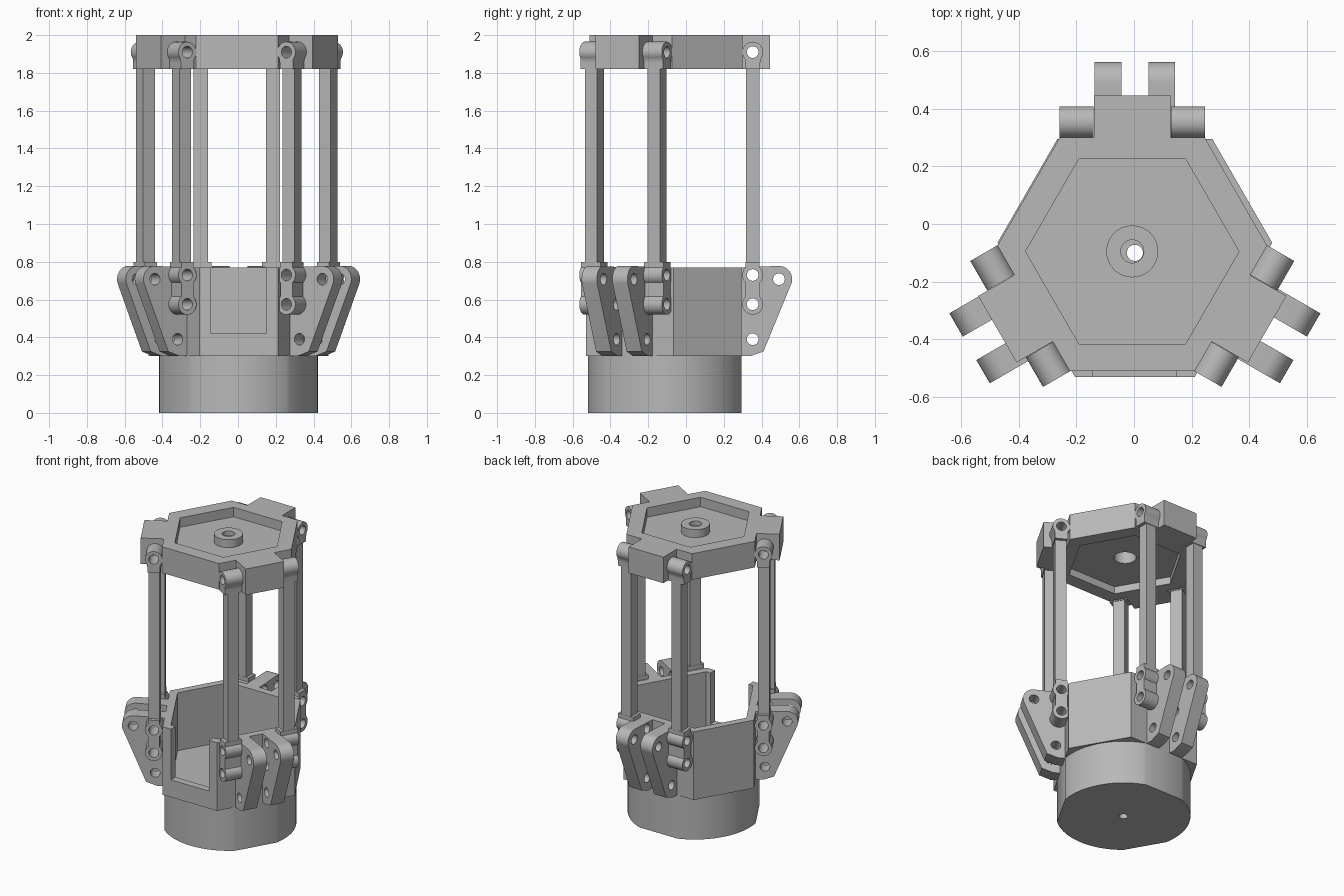
import bpy, bmesh, math
from mathutils import Matrix, Vector

if "Cube" in bpy.data.objects:
    bpy.data.objects.remove(bpy.data.objects["Cube"])

grey = bpy.data.materials.new("plain grey")
grey.diffuse_color = (0.48, 0.48, 0.48, 1)
grey.use_nodes = True
grey.node_tree.nodes["Principled BSDF"].inputs["Base Color"].default_value = grey.diffuse_color

LOW = Vector((0.003, -0.10, 0))     # centre of base and housing
TOP = Vector((-0.006, -0.095, 0))   # centre of top plate and rods


def prism(name, pts, a, b, axis="z"):
    """Extrude a profile: (x, y) along z, or (outward, z) along x."""
    bm = bmesh.new()
    place = (lambda p, t: (p[0], p[1], t)) if axis == "z" else (lambda p, t: (t, p[0], p[1]))
    face = bm.faces.new([bm.verts.new(place(p, a)) for p in pts])
    out = bmesh.ops.extrude_face_region(bm, geom=[face])
    move = Vector(place((0, 0), b - a))
    bmesh.ops.translate(bm, vec=move, verts=[v for v in out["geom"] if isinstance(v, bmesh.types.BMVert)])
    bmesh.ops.recalc_face_normals(bm, faces=bm.faces[:])
    me = bpy.data.meshes.new(name)
    bm.to_mesh(me)
    bm.free()
    me.materials.append(grey)
    ob = bpy.data.objects.new(name, me)
    bpy.context.collection.objects.link(ob)
    return ob


def arc(cx, cy, r, a0, a1, n):
    angles = [math.radians(a0 + (a1 - a0) * i / n) for i in range(n + 1)]
    return [(cx + r * math.cos(t), cy + r * math.sin(t)) for t in angles]


def circle(cx, cy, r, n=32):
    return arc(cx, cy, r, 0, 360, n)[:-1]


def three(pts):
    """Repeat points around the centre three times."""
    out = []
    for k in range(3):
        c, s = math.cos(k * math.tau / 3), math.sin(k * math.tau / 3)
        out += [(c * x - s * y, s * x + c * y) for x, y in pts]
    return out


def six_sided(short, long):
    """Hexagon with alternating side distances."""
    h = (long - short / 2) / math.sin(math.pi / 3)
    return three([(h, short), (-h, short)])


def cut(ob, *cutters):
    bpy.context.view_layer.objects.active = ob
    for c in cutters:
        m = ob.modifiers.new("cut", "BOOLEAN")
        m.operation, m.solver, m.object = "DIFFERENCE", "EXACT", c
        bpy.ops.object.modifier_apply(modifier=m.name)
        bpy.data.objects.remove(c)
    return ob


def spread(ob, centre):
    """Place copies at the three arms."""
    for k in range(3):
        o = ob if k == 0 else bpy.data.objects.new(ob.name, ob.data)
        if k:
            bpy.context.collection.objects.link(o)
        o.matrix_world = Matrix.Translation(centre) @ Matrix.Rotation(k * math.tau / 3, 4, "Z")


def bore(u, z, a, b, r=0.031):
    return prism("cutter", circle(u, z, r, 24), a, b, "x")


# round base with three flats
flat = math.degrees(math.acos(0.395 / 0.42))
base = prism("base", three(arc(0, 0, 0.42, 90 + flat, 210 - flat, 24)), 0, 0.30)
cut(base, prism("cutter", circle(0, 0, 0.028), -0.1, 0.5))
base.location = LOW

# open housing with a front window
housing = prism("housing", six_sided(0.395, 0.43), 0.30, 0.77)
cut(housing,
    prism("cutter", six_sided(0.345, 0.38), 0.37, 1.0),
    prism("cutter", [(-0.145, -0.6), (0.145, -0.6), (0.145, -0.2), (-0.145, -0.2)], 0.42, 1.0),
    prism("cutter", circle(0, 0, 0.028), 0.2, 0.5))
housing.location = LOW

# top plate with three tabs and a recess on both faces
tab = [(0.251, 0.395), (0.133, 0.395), (0.133, 0.54)]
outline = three(tab + [(-x, y) for x, y in reversed(tab)])
plate = prism("top_plate", outline, 1.82, 2.0)
hexagon = circle(0, 0, 0.37, 6)
cut(plate,
    prism("cutter", hexagon, 1.935, 2.1),
    prism("cutter", hexagon, 1.7, 1.87),
    prism("cutter", circle(0, 0, 0.07), 1.8, 2.1))
for k in range(3):
    c = bore(0.448, 1.91, -0.3, 0.3)
    c.data.transform(Matrix.Rotation(k * math.tau / 3, 4, "Z"))
    cut(plate, c)
plate.location = TOP

# centre boss
boss = prism("boss", circle(0, 0, 0.09), 1.93, 1.99)
cut(boss,
    prism("cutter", circle(0, 0, 0.04), 1.8, 2.1),
    prism("cutter", circle(0, 0, 0.07), 1.8, 1.96))
boss.location = TOP

U = 0.448   # distance of the hinges from the centre
for side in (-1, 1):
    # bracket plates
    ends = sorted((side * 0.047, side * 0.14))
    prof = [(0.385, 0.30), (0.44, 0.30), (0.51, 0.325)] + arc(0.592, 0.708, 0.07, -20, 90, 14) + [(0.385, 0.77)]
    bracket = prism("bracket_plate", prof, *ends, "x")
    cut(bracket, *[bore(u, z, -0.3, 0.3) for u, z in
                   ((0.453, 0.73), (0.453, 0.575), (0.453, 0.39), (0.592, 0.708))])
    spread(bracket, LOW)

    # rods
    ends = sorted((side * 0.154, side * 0.229))
    rod = prism("rod", [(U - 0.036, 0.79), (U + 0.036, 0.79), (U + 0.036, 1.83), (U - 0.036, 1.83)], *ends, "x")
    spread(rod, TOP)

    # lower double hinge
    ends = sorted((side * 0.134, side * 0.252))
    prof = ([(U + 0.037, 0.80)] + arc(U, 0.73, 0.055, 48, -48, 12)
            + arc(U, 0.575, 0.055, 48, -228, 26)
            + arc(U, 0.73, 0.055, 228, 132, 12) + [(U - 0.037, 0.80)])
    lower = prism("lower_hinge", prof, *ends, "x")
    cut(lower, bore(U, 0.73, -0.4, 0.4), bore(U, 0.575, -0.4, 0.4))
    spread(lower, TOP)

    # upper hinge
    prof = ([(U + 0.04, 1.82), (U + 0.04, 1.855)] + arc(U, 1.91, 0.055, -40, 220, 26)
            + [(U - 0.04, 1.855), (U - 0.04, 1.82)])
    upper = prism("upper_hinge", prof, *ends, "x")
    cut(upper, bore(U, 1.91, -0.4, 0.4))
    spread(upper, TOP)

# smooth curved faces, keep edges sharp
for ob in bpy.context.scene.objects:
    ob.select_set(True)
bpy.context.view_layer.objects.active = base
bpy.ops.object.shade_smooth_by_angle(angle=math.radians(30))
